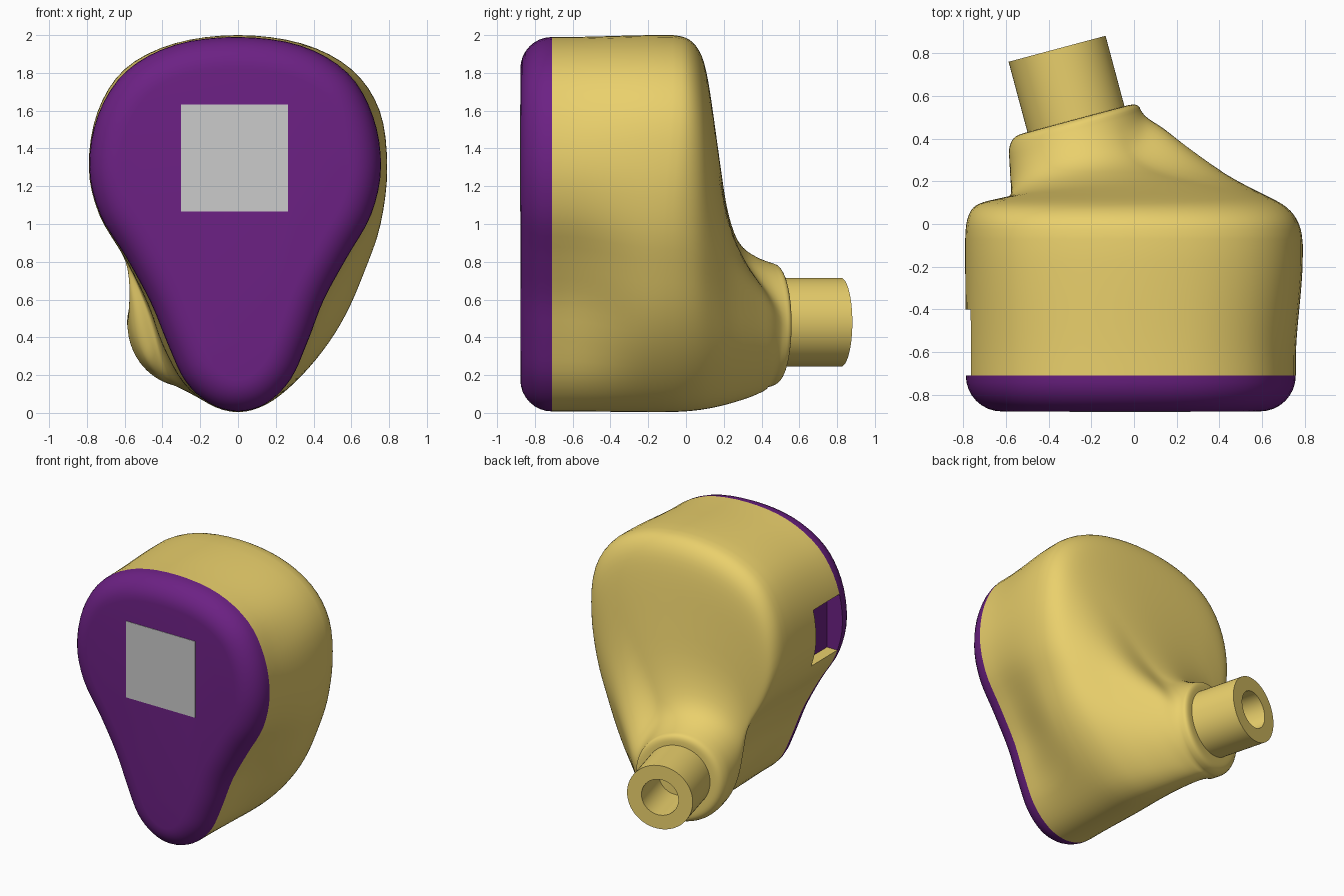
import bpy, bmesh, math
from mathutils import Vector

if "Cube" in bpy.data.objects:
    bpy.data.objects.remove(bpy.data.objects["Cube"])


def material(name, rgb):
    m = bpy.data.materials.new(name)
    m.diffuse_color = (*rgb, 1)
    m.use_nodes = True
    m.node_tree.nodes["Principled BSDF"].inputs["Base Color"].default_value = m.diffuse_color
    return m


GOLD = material("gold", (0.82, 0.63, 0.15))
PURPLE = material("purple", (0.15, 0.015, 0.23))


def spline(rows, steps, closed):
    """Catmull-Rom through rows of numbers."""
    pts = [Vector(r) for r in rows]
    n = len(pts)
    get = (lambda i: pts[i % n]) if closed else (lambda i: pts[max(0, min(n - 1, i))])
    out = []
    for i in range(n if closed else n - 1):
        a, b, c, d = (get(i + k) for k in (-1, 0, 1, 2))
        for s in range(steps):
            u = s / steps
            out.append(0.5 * (2 * b + (c - a) * u + (2 * a - 5 * b + 4 * c - d) * u * u
                              + (3 * b - a - 3 * c + d) * u ** 3))
    return out if closed else out + [pts[-1]]


def loft(name, rings, mat, caps=True, wrap=False):
    bm = bmesh.new()
    loops = [[bm.verts.new(p) for p in r] for r in rings]
    n = len(loops[0])
    pairs = list(zip(loops, loops[1:]))
    if wrap:
        pairs.append((loops[-1], loops[0]))
    for a, b in pairs:
        for i in range(n):
            j = (i + 1) % n
            bm.faces.new((a[i], a[j], b[j], b[i]))
    if caps:
        bm.faces.new(loops[0])
        bm.faces.new(loops[-1])
    bmesh.ops.recalc_face_normals(bm, faces=bm.faces)
    me = bpy.data.meshes.new(name)
    bm.to_mesh(me)
    bm.free()
    ob = bpy.data.objects.new(name, me)
    bpy.context.collection.objects.link(ob)
    if mat:
        me.materials.append(mat)
    return ob


def box(name, lo, hi, mat):
    rings = [[(lo[0], y, lo[2]), (hi[0], y, lo[2]), (hi[0], y, hi[2]), (lo[0], y, hi[2])]
             for y in (lo[1], hi[1])]
    return loft(name, rings, mat)


def activate(ob):
    bpy.ops.object.select_all(action='DESELECT')
    ob.select_set(True)
    bpy.context.view_layer.objects.active = ob


def smooth(ob):
    activate(ob)
    bpy.ops.object.shade_smooth_by_angle(angle=math.radians(35))


def lerp(a, b, t):
    return a + (b - a) * t


def step(u):
    u = max(0, min(1, u))
    return u * u * (3 - 2 * u)


# Teardrop outlines (x, z), clockwise from the top: faceplate and wider rear
FRONT = spline([(0, 1.99), (.33, 1.945), (.58, 1.8), (.715, 1.57), (.757, 1.3), (.705, 1.05),
                (.575, .82), (.455, .6), (.37, .38), (.28, .18), (.15, .05), (0, .008),
                (-.15, .05), (-.28, .17), (-.37, .36), (-.46, .58), (-.59, .82), (-.73, 1.05),
                (-.787, 1.3), (-.74, 1.58), (-.59, 1.81), (-.33, 1.95)], 4, True)
REAR = spline([(0, 2), (.34, 1.955), (.6, 1.82), (.75, 1.6), (.79, 1.3), (.755, 1.0),
               (.67, .75), (.57, .52), (.45, .33), (.3, .16), (.15, .045), (0, .004),
               (-.15, .045), (-.29, .16), (-.4, .36), (-.48, .58), (-.6, .82), (-.735, 1.05),
               (-.79, 1.3), (-.745, 1.59), (-.6, 1.82), (-.34, 1.955)], 4, True)
N = len(FRONT)
SEAM, BACK = -0.71, -0.13
TILT = math.tan(math.radians(15))
NX, NZ = -0.275, 0.47

# Shell side wall, from faceplate outline to rear outline
rings = []
for k in range(13):
    u = k / 13
    ring = []
    for a, b in zip(FRONT, REAR):
        p = a.lerp(b, step(u * 1.15 - .12))
        ring.append((p.x, lerp(SEAM, BACK, u), p.y))
    rings.append(ring)

# Shoulder blending into the nozzle base. Columns: blend, depth on the flat
# upper-left side, depth on the sloping lower-right side, base radius
profile = spline([(0, -.07, -.12, .31), (.012, .0, -.05, .31), (.05, .055, .015, .31),
                  (.12, .095, .07, .31), (.25, .125, .125, .31), (.46, .155, .20, .31),
                  (.7, .187, .305, .31), (.85, .23, .375, .31), (.93, .285, .405, .31),
                  (.975, .36, .425, .31), (1, .43, .445, .31), (1, .47, .473, .296),
                  (1, .487, .487, .27), (1, .49, .49, .23)], 3, False)
for t, flat, slope, r in profile:
    ring = []
    bulge = math.sin(math.pi * min(t, 1))
    for p in REAR:
        ang = math.atan2(p.x, p.y - .95)
        s, c = math.sin(ang), math.cos(ang)
        cx, cz = NX + r * s, NZ + (r + .02) * c
        w = step(.1 + .85 * (s - c))
        low, left = max(0, -c) ** 2, max(0, -s) ** 2
        y = lerp(flat, slope, w) + TILT * (cx - NX) * t + .09 * bulge * low
        ring.append((lerp(p.x, cx, t) + .07 * bulge * left, y, lerp(p.y, cz, t)))
    rings.append(ring)
shell = loft("shell", rings, GOLD)

# Connector recess cut in the left side of the shell
cutter = box("recess_cutter", (-1, -.8, 1.09), (-.63, -.4, 1.51), GOLD)
cutter.hide_render = True
mod = shell.modifiers.new("recess", 'BOOLEAN')
mod.operation, mod.solver, mod.object = 'DIFFERENCE', 'EXACT', cutter
activate(shell)
bpy.ops.object.modifier_apply(modifier="recess")
bpy.data.objects.remove(cutter)
smooth(shell)
box("connector_panel", (-.66, SEAM, 1.09), (-.63, -.4, 1.51), PURPLE)

# Faceplate with a rounded front edge
normals = []
for i in range(N):
    d = FRONT[(i + 1) % N] - FRONT[i - 1]
    normals.append(Vector((d.y, -d.x)).normalized())
rings = []
for k in range(9):
    a = math.pi / 2 * k / 8
    inset = .167 * (1 - math.cos(a))
    rings.append([(p.x + n.x * inset, SEAM - .167 * math.sin(a), p.y + n.y * inset)
                  for p, n in zip(FRONT, normals)])
smooth(loft("faceplate", rings, PURPLE))

# Grey square badge
box("square_inlay", (-.302, -.88, 1.067), (.264, -.87, 1.633), None)

# Hollow nozzle tube, turned 15 degrees to the left
axis = Vector((-math.sin(math.radians(15)), math.cos(math.radians(15)), 0))
side = Vector((axis.y, -axis.x, 0))
tip = Vector((-.36, .82, .48))
rings = []
for r, back in ((.235, .42), (.235, 0), (.132, 0), (.132, .42)):
    rings.append([tip - axis * back + side * (r * math.cos(a)) + Vector((0, 0, r * math.sin(a)))
                  for a in (2 * math.pi * i / 64 for i in range(64))])
smooth(loft("nozzle", rings, GOLD, caps=False, wrap=True))
